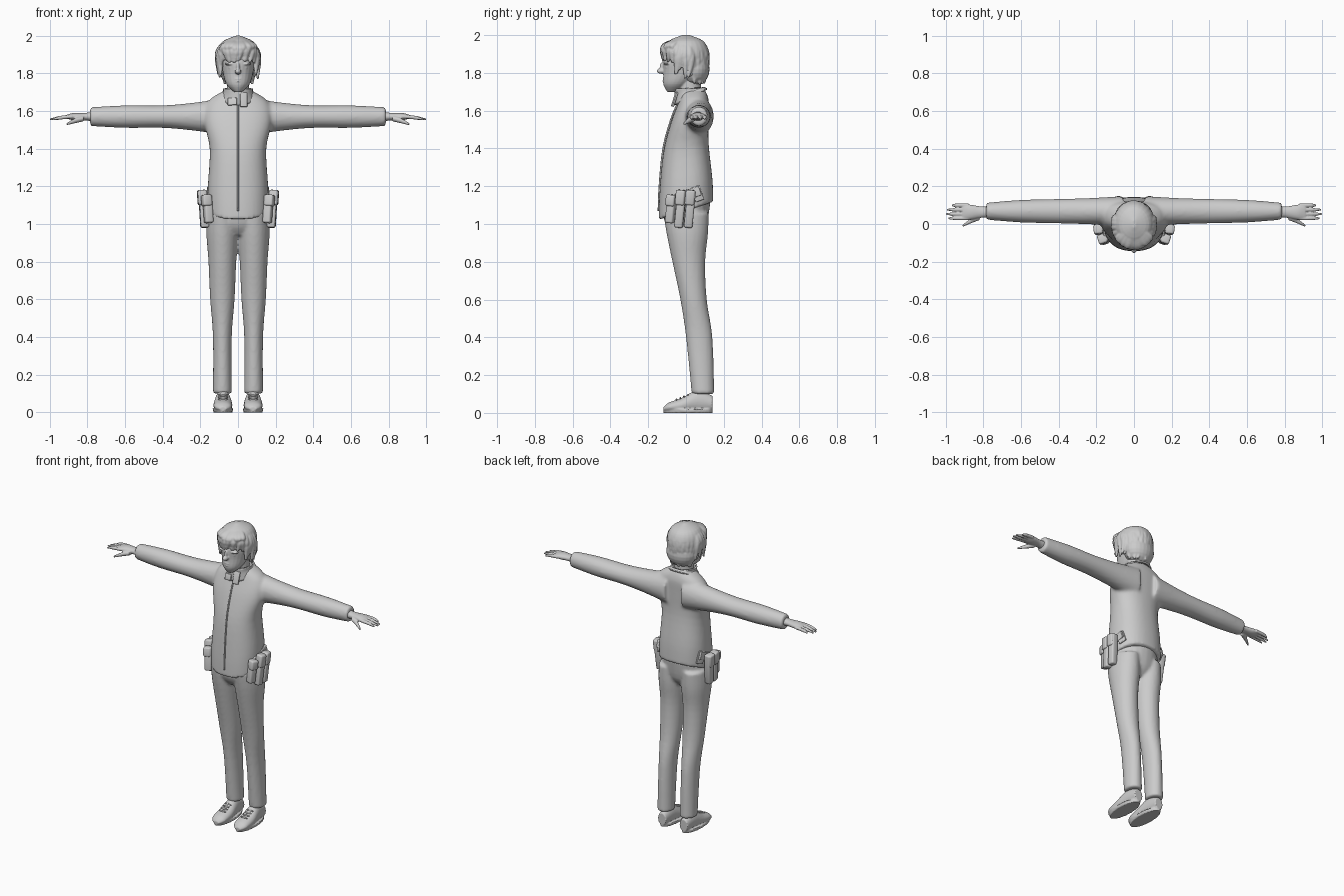
import bpy, bmesh, math, random
from mathutils import Matrix

if "Cube" in bpy.data.objects:
    bpy.data.objects.remove(bpy.data.objects["Cube"])
random.seed(4)

GREY = (0.6, 0.6, 0.6, 1)
SIDES = {"left": 1, "right": -1}
ARM = 1.57  # height of the outstretched arms

grey = bpy.data.materials.new("plain grey")
grey.use_nodes = True
grey.diffuse_color = GREY
grey.node_tree.nodes["Principled BSDF"].inputs["Base Color"].default_value = GREY


def spline(rings, steps=4):
    """Smoothly interpolate a short list of cross-sections."""
    rows = [tuple(ring) if len(ring) > 4 else (*ring, 0) for ring in rings]
    result = []
    for i, (start, end) in enumerate(zip(rows, rows[1:])):
        before = rows[max(i - 1, 0)]
        after = rows[min(i + 2, len(rows) - 1)]
        for step in range(steps):
            t = step / steps
            ease = t * t * (3 - 2 * t)
            leave, arrive = t * (1 - t) ** 2 / 2, t * t * (t - 1) / 2
            result.append([p + (q - p) * ease + (q - o) * leave + (r - p) * arrive
                           for o, p, q, r in zip(before, start, end, after)])
    return result + [rows[-1]]


def loft(bm, axis, rings, side=1, offset=0, tilt=0, power=2, caps=True, sides=24):
    """Ring: place on axis, second centre, two radii, optional shift of the first
    centre from offset. The tilt fades out towards the last ring."""
    rows = spline(rings)
    loops = []
    for i, (place, centre, width, depth, shift) in enumerate(rows):
        lean = tilt * (1 - i / len(rows))
        loop = []
        for k in range(sides):
            angle = math.tau * k / sides
            c, s = math.cos(angle), math.sin(angle)
            u = math.copysign(abs(c) ** (2 / power), c) * width
            v = math.copysign(abs(s) ** (2 / power), s) * depth
            first, second = offset + shift + u, centre + v
            x, y, z = {"x": (place, first, second), "y": (first, place, second),
                       "z": (first, second, place + lean * v)}[axis]
            loop.append(bm.verts.new((x * side, y, z)))
        loops.append(loop)
    for low, high in zip(loops, loops[1:]):
        for k in range(sides):
            bm.faces.new((low[k], low[k - 1], high[k - 1], high[k]))
    if caps:
        bm.faces.new(loops[0])
        bm.faces.new(loops[-1])


def ball(bm, centre, radii):
    place = Matrix.Translation(centre) @ Matrix.Diagonal((*radii, 1))
    bmesh.ops.create_uvsphere(bm, u_segments=24, v_segments=12, radius=1, matrix=place)


def block(bm, centre, size, pitch=0, roll=0, turn=0):
    place = Matrix.Translation(centre)
    for angle, axis in ((pitch, "X"), (roll, "Y"), (turn, "Z")):
        place = place @ Matrix.Rotation(angle, 4, axis)
    bmesh.ops.create_cube(bm, size=1, matrix=place @ Matrix.Diagonal((*size, 1)))


def finish(name, bm, voxel=0, smooth=0, bevel=0, thickness=0):
    """Turn the mesh into an object, with optional blending and rounding."""
    bmesh.ops.recalc_face_normals(bm, faces=bm.faces[:])
    for face in bm.faces:
        face.smooth = True
    mesh = bpy.data.meshes.new(name)
    bm.to_mesh(mesh)
    bm.free()
    mesh.materials.append(grey)
    part = bpy.data.objects.new(name, mesh)
    bpy.context.collection.objects.link(part)
    if thickness:
        part.modifiers.new("thickness", "SOLIDIFY").thickness = thickness
    if bevel:
        rounding = part.modifiers.new("rounding", "BEVEL")
        rounding.width, rounding.segments = bevel, 3
    if voxel:
        blend = part.modifiers.new("blend", "REMESH")
        blend.mode = "VOXEL"
        blend.voxel_size = voxel
        blend.use_smooth_shade = True
    if smooth:
        soften = part.modifiers.new("soften", "SMOOTH")
        soften.iterations = smooth


# Jacket: torso and both sleeves blended together
torso = [(1.07, 0, .16, .145), (1.2, 0, .16, .14), (1.4, 0, .15, .12),
         (1.55, .02, .18, .1), (1.65, .04, .16, .08), (1.71, .04, .07, .06)]
sleeve = [(.06, ARM, .08, .1), (.23, ARM, .07, .075), (.4, ARM, .065, .06),
          (.6, ARM, .06, .06), (.785, ARM, .045, .05)]
bm = bmesh.new()
loft(bm, "z", torso, tilt=.33, power=2.3, sides=40)
for side in SIDES.values():
    loft(bm, "x", sleeve, side, offset=.068)
finish("jacket", bm, voxel=.01, smooth=5)

# Zip seam follows the front of the torso
bm = bmesh.new()
loft(bm, "z", [(z, y - depth, .005, .005) for z, y, width, depth in torso[:-1]])
finish("zip_seam", bm)

# Collar band and two turned-down tabs
bm = bmesh.new()
loft(bm, "z", [(1.67, .03, .085, .08), (1.7, .02, .07, .07), (1.72, .02, .07, .07)],
     tilt=.5, caps=False)
finish("collar", bm, thickness=.01)
bm = bmesh.new()
block(bm, (.03, -.06, 1.66), (.04, .01, .08), pitch=-.3, turn=.2)
block(bm, (-.03, -.06, 1.65), (.05, .01, .04), pitch=-.3, turn=-.2)
finish("collar_tabs", bm, bevel=.004)

# Trousers: pelvis and both legs blended together
leg = [(1.06, 0, .08, .12), (.95, .007, .085, .11), (.8, .015, .074, .087),
       (.6, .04, .065, .07), (.4, .07, .05, .07), (.1, .09, .05, .06)]
bm = bmesh.new()
loft(bm, "z", [(.94, 0, .08, .07), (1, 0, .15, .11), (1.12, 0, .15, .13)])
for side in SIDES.values():
    loft(bm, "z", leg, side, offset=.083)
finish("trousers", bm, voxel=.009, smooth=4)

for label, side in SIDES.items():
    # Hand: palm, four fingers and a drooping thumb
    bm = bmesh.new()
    loft(bm, "x", [(.75, ARM, .03, .03), (.81, ARM, .03, .02),
                   (.87, ARM, .04, .02), (.91, ARM, .04, .01)], side, offset=.063)
    for i in range(4):
        tip = 1 - .01 * (i - 1.2) ** 2
        loft(bm, "x", [(.88, ARM, .01, .01), (.94, ARM - .005, .01, .01),
                       (tip, ARM - .015, .005, .005)], side, offset=.03 + .023 * i)
    loft(bm, "x", [(.82, 1.56, .02, .015, .04), (.86, 1.55, .014, .014, .02),
                   (.91, 1.53, .006, .006, -.01)], side)
    finish(label + "_hand", bm, voxel=.004, smooth=2)

    # Shoe: rounded upper on a flat sole
    bm = bmesh.new()
    loft(bm, "y", [(-.12, .02, .02, .01), (-.09, .03, .045, .025), (-.02, .04, .05, .04),
                   (.06, .06, .04, .06), (.14, .05, .03, .04)], side, offset=.08)
    loft(bm, "z", [(0, .01, .05, .13), (.02, .01, .055, .13)], side, offset=.08)
    finish(label + "_shoe", bm, voxel=.005, smooth=2)

    # Laces climbing the instep
    bm = bmesh.new()
    for i in range(4):
        y = .02 * i - .05
        ball(bm, (side * .08, y, .09 + y * .4), (.026, .005, .006))
    finish(label + "_laces", bm)

    # Belt pouches with lids, leaning with the hip
    bm = bmesh.new()
    for i in range(3):
        y, height = .05 * i - .08, .2 if i else .15
        x = side * (.185 - 4 * y * y)
        lean = dict(pitch=-.1, roll=side * .06, turn=side * y * 4)
        block(bm, (x, y, 1.08), (.044, .045, height), **lean)
        block(bm, (x + side * .008, y, 1.08 + height * .3),
              (.048, .05, height * .4), **lean)
    finish(label + "_pouches", bm, bevel=.01)

    # Strap and loose flap above the pouches
    bm = bmesh.new()
    block(bm, (side * .156, 0, 1.15), (.015, .16, .05), pitch=.35)
    block(bm, (side * .15, .06, 1.16), (.012, .05, .08), pitch=.35, turn=side * .3)
    finish(label + "_hip_strap", bm, bevel=.004)

# Head: skull, neck and facial features blended together
bm = bmesh.new()
loft(bm, "z", [(1.7, -.07, .02, .03), (1.74, -.05, .06, .07), (1.8, -.02, .08, .1),
               (1.88, 0, .09, .12), (1.97, 0, .06, .07)])
loft(bm, "z", [(1.62, .03, .07, .06), (1.7, .02, .06, .06), (1.8, .02, .06, .06)])
ball(bm, (0, -.13, 1.81), (.017, .025, .015))      # nose tip
ball(bm, (0, -.12, 1.83), (.01, .02, .03))         # nose bridge
ball(bm, (0, -.105, 1.77), (.025, .02, .006))      # upper lip
ball(bm, (0, -.105, 1.757), (.02, .02, .006))      # lower lip
ball(bm, (0, -.09, 1.72), (.02, .02, .015))        # chin
for side in SIDES.values():
    ball(bm, (side * .04, -.1, 1.85), (.03, .02, .008))   # brow
    ball(bm, (side * .037, -.1, 1.83), (.014, .01, .007))  # eye
    ball(bm, (side * .09, .02, 1.81), (.01, .02, .03))    # ear
finish("head", bm, voxel=.004, smooth=3)

# Hair: crown and nape masses with layered locks
bm = bmesh.new()
loft(bm, "z", [(1.87, 0, .1, .12), (1.92, 0, .108, .12), (1.97, 0, .08, .09),
               (2, 0, .01, .02)])
ball(bm, (0, .045, 1.82), (.1, .08, .09))
LOCKS = 30
for i in range(LOCKS * 2):
    angle = math.tau * (i / LOCKS + random.uniform(-.01, .01))
    c, s = math.cos(angle), math.sin(angle)
    fringe, nape = s < -.55, s > .3
    low = 1.85 if fringe else 1.75 if nape else 1.78
    low += random.uniform(-.015, .015) + (.045 if i < LOCKS else 0)
    flick = random.uniform(-.02, .02)
    rings = []
    for k in range(5):
        t = k / 4
        reach = math.sin(min(t * 2 + .5, math.pi / 2)) * (1 - .2 * t * nape)
        bend = flick * t ** 3
        girth = .005 + .014 * math.sin(math.pi * (.15 + .85 * t))
        rings.append((1.98 + (low - 1.98) * t, .12 * s * reach + bend * c,
                      girth, girth, .105 * c * reach - bend * s))
    loft(bm, "z", rings, sides=10)
finish("hair", bm, voxel=.005, smooth=1)
